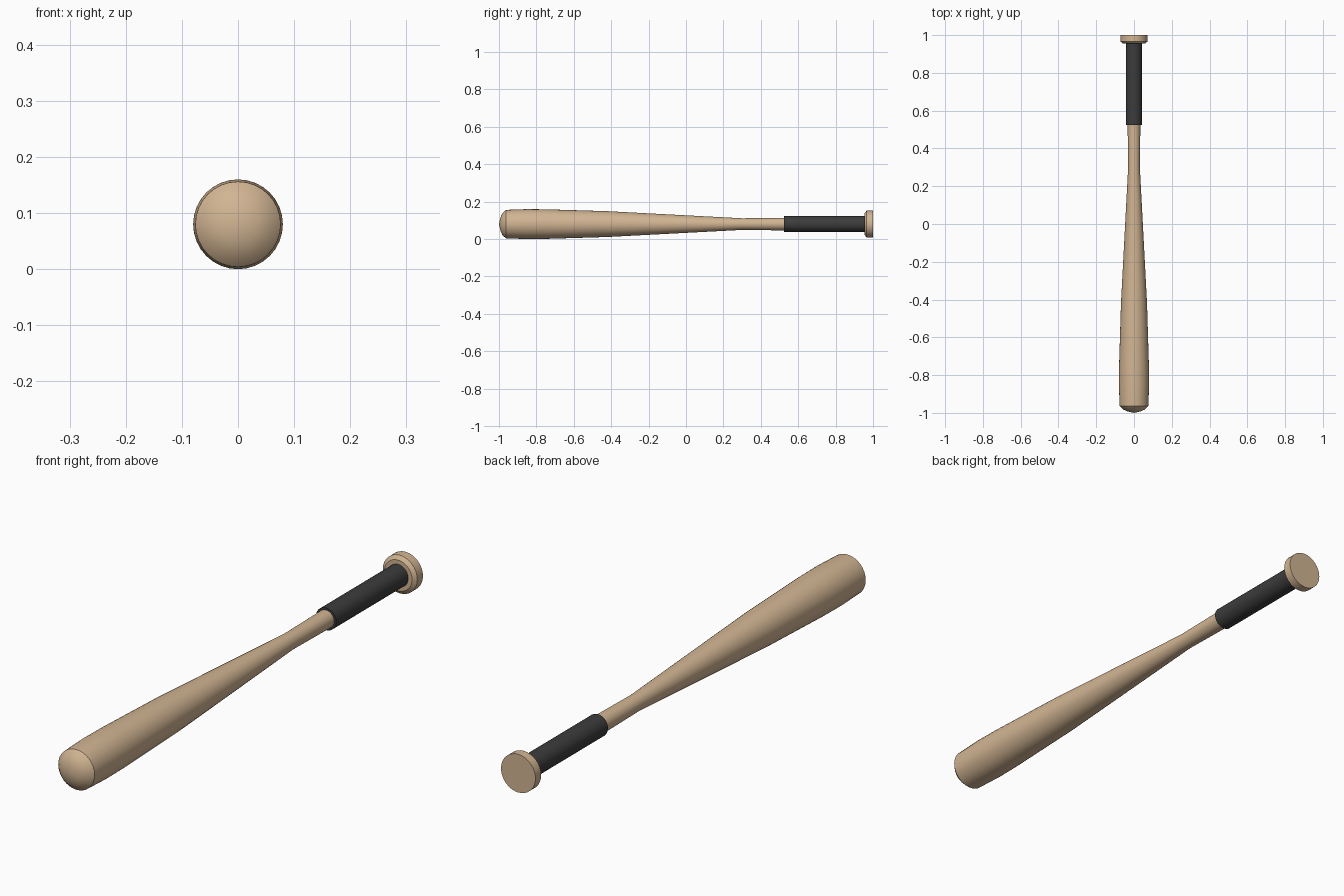
import bpy, bmesh, math

if "Cube" in bpy.data.objects:
    bpy.data.objects.remove(bpy.data.objects["Cube"])

SEGMENTS = 32
AXIS_Z = 0.08


def material(name, color):
    m = bpy.data.materials.new(name)
    m.diffuse_color = (*color, 1)
    m.use_nodes = True
    m.node_tree.nodes["Principled BSDF"].inputs["Base Color"].default_value = m.diffuse_color
    return m


wood = material("light wood", (0.64, 0.46, 0.29))
rubber = material("dark rubber", (0.045, 0.045, 0.045))


def lathe(name, profile, mat, angle=40):
    """Revolve (y, radius) points around the long axis; radius 0 closes to a point."""
    bm = bmesh.new()
    rings = []
    for y, r in profile:
        if r == 0:
            rings.append([bm.verts.new((0, y, AXIS_Z))])
        else:
            rings.append([bm.verts.new((r * math.cos(2 * math.pi * i / SEGMENTS), y,
                                        AXIS_Z + r * math.sin(2 * math.pi * i / SEGMENTS)))
                          for i in range(SEGMENTS)])
    for a, b in zip(rings, rings[1:]):
        for i in range(SEGMENTS):
            j = (i + 1) % SEGMENTS
            if len(a) == 1:
                bm.faces.new((a[0], b[i], b[j]))
            elif len(b) == 1:
                bm.faces.new((a[i], b[0], a[j]))
            else:
                bm.faces.new((a[i], b[i], b[j], a[j]))
    for ring in (rings[0], rings[-1]):
        if len(ring) > 1:
            bm.faces.new(ring)
    bmesh.ops.recalc_face_normals(bm, faces=bm.faces)
    mesh = bpy.data.meshes.new(name)
    bm.to_mesh(mesh)
    bm.free()
    mesh.materials.append(mat)
    obj = bpy.data.objects.new(name, mesh)
    bpy.context.collection.objects.link(obj)
    bpy.ops.object.select_all(action='DESELECT')
    obj.select_set(True)
    bpy.context.view_layer.objects.active = obj
    bpy.ops.object.shade_smooth_by_angle(angle=math.radians(angle))
    return obj


# Domed tip, barrel and tapering handle
lathe("barrel", [(-1.0, 0), (-0.992, 0.035), (-0.982, 0.058), (-0.963, 0.076),
                 (-0.85, 0.08), (-0.75, 0.079), (-0.42, 0.069), (0.3, 0.031),
                 (0.54, 0.034), (0.96, 0.034)], wood)

# Wrapped grip
lathe("grip", [(0.525, 0.042), (0.97, 0.042)], rubber)

# Chamfered end knob
lathe("knob", [(0.955, 0.058), (0.966, 0.072), (1.0, 0.072)], wood, 30)
